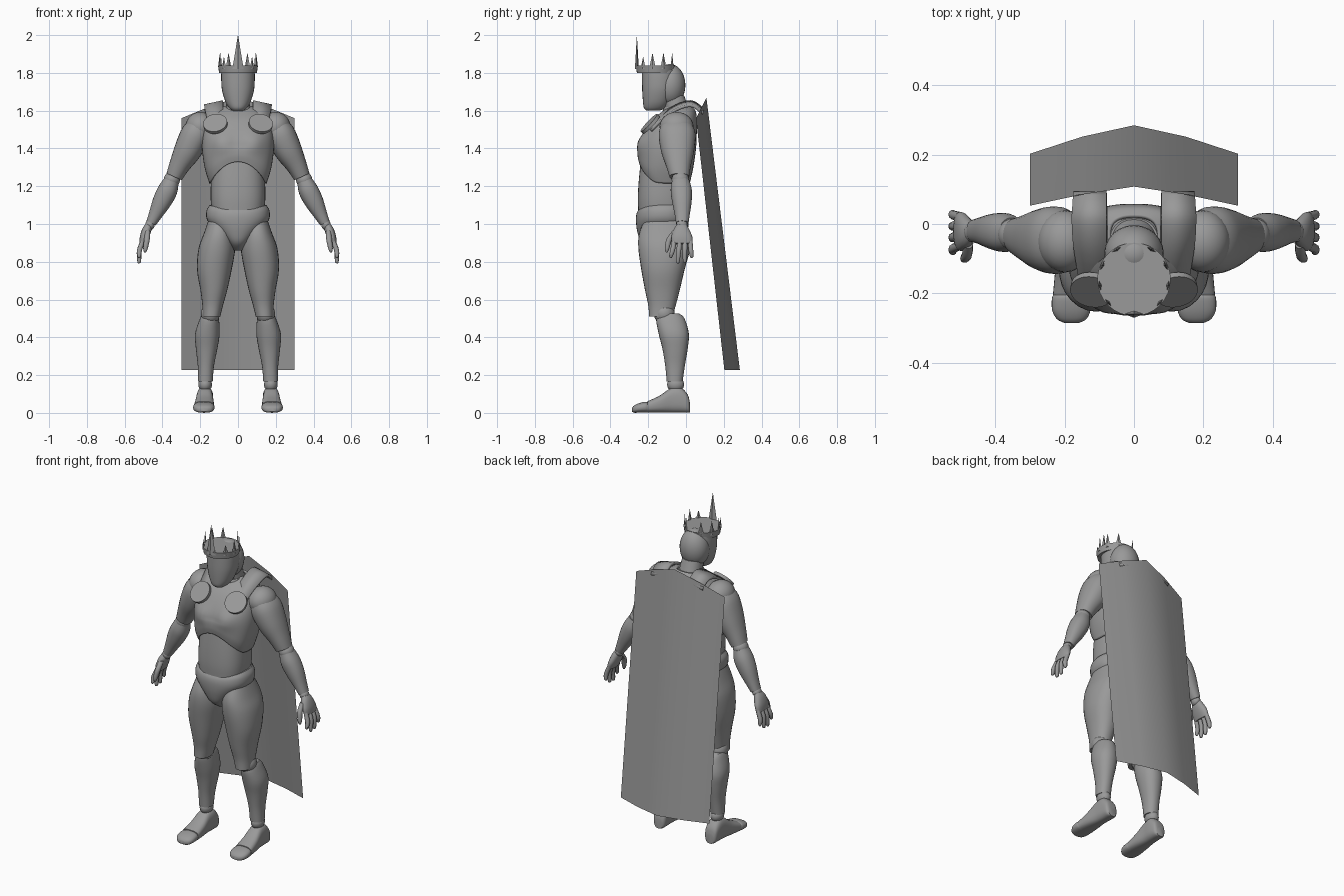
import bpy, bmesh, math
from mathutils import Vector, Matrix

grey = bpy.data.materials.new("plain_grey")
grey.diffuse_color = (0.32, 0.32, 0.32, 1)


def finish(name, bm, mirror=False, smooth=40, solid=0):
    bmesh.ops.recalc_face_normals(bm, faces=bm.faces)
    me = bpy.data.meshes.new(name)
    bm.to_mesh(me)
    bm.free()
    me.materials.append(grey)
    if smooth:
        me.shade_smooth()
        me.set_sharp_from_angle(angle=math.radians(smooth))
    ob = bpy.data.objects.new(name, me)
    bpy.context.collection.objects.link(ob)
    if solid:
        m = ob.modifiers.new("thickness", 'SOLIDIFY')
        m.thickness, m.offset = solid, -1
    if mirror:
        m = ob.modifiers.new("mirror", 'MIRROR')
        m.use_mirror_merge = False
    return ob


def spline(rows, steps=4):
    """Catmull-Rom interpolation between rows of numbers."""
    out = []
    for i in range(len(rows) - 1):
        p = [rows[max(i - 1, 0)], rows[i], rows[i + 1], rows[min(i + 2, len(rows) - 1)]]
        for s in range(steps):
            t = s / steps
            out.append([0.5 * (2 * b + (c - a) * t + (2 * a - 5 * b + 4 * c - d) * t * t
                               + (3 * b - a - 3 * c + d) * t ** 3) for a, b, c, d in zip(*p)])
    return out + [list(rows[-1])]


def loft(rows, mode="up", n=28, power=2.2, caps=True, steps=4):
    """Skin through rings (x, y, z, half width, half depth)."""
    rows = spline(rows, steps)
    bm = bmesh.new()
    rings = []
    for i, (x, y, z, a, b) in enumerate(rows):
        u, v = Vector((1, 0, 0)), Vector((0, 1, 0))
        if mode == "forward":
            v = Vector((0, 0, 1))
        if mode == "limb":
            p, q = rows[max(i - 1, 0)], rows[min(i + 1, len(rows) - 1)]
            u = Vector((p[2] - q[2], 0, q[0] - p[0])).normalized()
        ring = []
        for k in range(n):
            c, s = math.cos(math.tau * k / n), math.sin(math.tau * k / n)
            c = math.copysign(abs(c) ** (2 / power), c)
            s = math.copysign(abs(s) ** (2 / power), s)
            ring.append(bm.verts.new(Vector((x, y, z)) + u * a * c + v * b * s))
        rings.append(ring)
    for r, q in zip(rings, rings[1:]):
        for k in range(n):
            bm.faces.new((r[k], r[(k + 1) % n], q[(k + 1) % n], q[k]))
    if caps:
        bm.faces.new(rings[0])
        bm.faces.new(rings[-1])
    return bm


def ball(name, c, r, mirror=False):
    bm = bmesh.new()
    bmesh.ops.create_uvsphere(bm, u_segments=24, v_segments=14, radius=1,
                              matrix=Matrix.Translation(c) @ Matrix.Diagonal((*r, 1)))
    finish(name, bm, mirror)


# head: faceplate, cranium, neck and collar
finish("face", loft([(0, -.175, 1.6, .03, .035), (0, -.165, 1.615, .048, .058), (0, -.155, 1.65, .068, .073),
                     (0, -.145, 1.71, .085, .087), (0, -.143, 1.77, .089, .09), (0, -.143, 1.815, .088, .09)]))
ball("cranium", (0, -.085, 1.735), (.086, .082, .112))
finish("neck", loft([(0, -.03, 1.55, .078, .075), (0, -.045, 1.6, .066, .066), (0, -.07, 1.68, .058, .06)]))
finish("collar", loft([(0, -.045, 1.575, .088, .085), (0, -.047, 1.6, .08, .076), (0, -.05, 1.62, .07, .067)]))

# crown: band with closed top, three pairs of points and a tall front point
CY = -.16
finish("crown_band", loft([(0, CY, 1.8, .1, .1), (0, CY, 1.84, .106, .106)], power=2, steps=1, n=32))
for i, (deg, height) in enumerate([(0, .16)] + [(s * d, .065) for d in (48, 80, 114, 150) for s in (-1, 1)]):
    if abs(deg) == 48:
        height = .045
    a = math.radians(deg)
    bm = bmesh.new()
    w = .03 if deg == 0 else .018
    bmesh.ops.create_cone(bm, segments=4, radius1=w, radius2=.0005, depth=height + .02,
                          matrix=Matrix.Translation((.1 * math.sin(a), CY - .1 * math.cos(a), 1.83 + height / 2))
                          @ Matrix.Rotation(a, 4, 'Z') @ Matrix.Diagonal((1, .35, 1, 1)), cap_ends=True)
    finish("crown_point_%d" % i, bm, smooth=0)

# chest shell with arched lower rim and pectoral swell
bm = loft([(0, -.115, 1.215, .152, .135), (0, -.108, 1.3, .177, .147), (0, -.097, 1.4, .19, .15),
           (0, -.083, 1.48, .186, .14), (0, -.06, 1.55, .168, .118), (0, -.035, 1.6, .125, .085),
           (0, -.03, 1.625, .07, .055)], n=48, power=2.5, caps=False, steps=6)
for v in bm.verts:
    x, y, z = v.co
    front = min(max((-.115 - y) / .08, 0), 1)
    v.co.z += .115 * max(0, 1 - (x / .155) ** 2) * front * max(0, 1 - (z - 1.215) / .2)
    z = v.co.z
    v.co.y -= .022 * front * math.exp(-((abs(x) - .085) / .06) ** 2 - ((z - 1.43) / .055) ** 2)
finish("chest", bm, solid=.015)

# abdomen and pelvis
finish("abdomen", loft([(0, -.125, 1.075, .14, .128), (0, -.125, 1.14, .145, .13), (0, -.122, 1.23, .143, .128),
                        (0, -.118, 1.35, .135, .12)], n=36, power=2.5))
bm = loft([(0, -.125, .86, .028, .06), (0, -.125, .9, .06, .112), (0, -.125, .96, .115, .133),
           (0, -.125, 1.02, .163, .14), (0, -.123, 1.07, .167, .138), (0, -.122, 1.1, .15, .13)], n=40, power=2.3)
for v in bm.verts:
    if v.co.z > 1.04 and v.co.y < -.12:
        v.co.z -= .025 * max(0, 1 - (v.co.x / .15) ** 2) * (v.co.z - 1.04) / .06
finish("pelvis", bm)

# legs
finish("thigh", loft([(.098, -.12, 1.03, .055, .095), (.103, -.115, .95, .078, .133), (.112, -.115, .87, .097, .137),
                      (.125, -.122, .76, .092, .115), (.128, -.125, .65, .071, .092),
                      (.134, -.127, .57, .055, .073), (.14, -.133, .51, .046, .062)]), True)
ball("knee", (.146, -.115, .525), (.05, .055, .055), True)
finish("shin", loft([(.148, -.085, .525, .04, .05), (.151, -.083, .5, .05, .075), (.162, -.065, .42, .065, .08),
                     (.166, -.058, .34, .057, .067), (.17, -.058, .25, .043, .052),
                     (.173, -.06, .165, .039, .042)]), True)
ball("ankle", (.174, -.055, .15), (.036, .045, .04), True)
finish("heel", loft([(.174, .02, .03, .025, .028), (.174, .008, .05, .038, .049), (.174, -.03, .068, .043, .067),
                     (.176, -.08, .066, .044, .065), (.178, -.14, .046, .05, .045),
                     (.18, -.205, .031, .054, .03)], "forward", power=2.8), True)
finish("toe", loft([(.18, -.2, .028, .05, .027), (.181, -.215, .03, .056, .029), (.181, -.25, .026, .055, .025),
                    (.18, -.275, .02, .042, .019), (.18, -.286, .017, .02, .01)], "forward", power=2.5), True)

# arms
ball("shoulder", (.2, -.05, 1.515), (.078, .09, .078), True)
finish("upper_arm", loft([(.195, -.05, 1.545, .05, .07), (.222, -.047, 1.48, .078, .097), (.266, -.045, 1.39, .073, .088),
                          (.31, -.04, 1.31, .055, .066), (.338, -.035, 1.25, .044, .052)], "limb"), True)
ball("elbow", (.35, -.03, 1.235), (.043, .046, .043), True)
finish("forearm", loft([(.352, -.028, 1.23, .04, .046), (.372, -.025, 1.18, .052, .056), (.402, -.022, 1.12, .05, .052),
                        (.437, -.02, 1.05, .036, .04), (.46, -.02, 1.005, .027, .033)], "limb"), True)
ball("wrist", (.466, -.022, .995), (.025, .03, .028), True)
finish("palm", loft([(.468, -.022, 1.0, .016, .024), (.482, -.024, .97, .024, .042), (.497, -.022, .93, .023, .056),
                     (.507, -.02, .895, .016, .054)], "limb", n=20), True)
for i, (y0, y1, z1) in enumerate([(-.062, -.08, .82), (-.033, -.043, .792), (-.005, -.007, .795), (.022, .03, .82)]):
    finish("finger_%d" % i, loft([(.503, y0, .91, .012, .013), (.522, (y0 + y1) / 2, .86, .013, .013),
                                  (.523, y1, z1 + .01, .010, .010), (.522, y1, z1, .004, .004)],
                                 "limb", n=10), True)
finish("thumb", loft([(.478, -.055, .965, .014, .016), (.482, -.088, .92, .015, .016), (.49, -.1, .87, .012, .012),
                      (.492, -.102, .85, .005, .005)], "limb", n=10), True)

# shoulder straps running from the clasps over to the cloak (y, z, inner x, outer x)
bm = bmesh.new()
path = spline([(-.19, 1.52, .085, .155), (-.13, 1.58, .08, .165), (-.06, 1.63, .08, .176),
               (.01, 1.655, .08, .18), (.055, 1.645, .08, .178), (.095, 1.61, .08, .175)], 3)
pairs = [(bm.verts.new((a, y, z)), bm.verts.new((b, y, z - .022))) for y, z, a, b in path]
for p, q in zip(pairs, pairs[1:]):
    bm.faces.new((p[0], p[1], q[1], q[0]))
ob = finish("shoulder_strap", bm, True, solid=.015)

# round clasps on the upper chest
bm = bmesh.new()
bmesh.ops.create_cone(bm, segments=28, radius1=.064, radius2=.064, depth=.018, cap_ends=True,
                      matrix=Matrix.Translation((.12, -.19, 1.53)) @ Matrix.Rotation(math.radians(12), 4, 'Y')
                      @ Matrix.Rotation(math.radians(46), 4, 'X'))
finish("clasp", bm, True)

# cloak: folded sheet, leaning back toward the ground
bm = bmesh.new()
cols = []
for x, yt, zt, yb in [(-.3, .053, 1.56, .203), (-.15, .085, 1.622, .252), (0, .108, 1.67, .285),
                      (.15, .085, 1.622, .252), (.3, .053, 1.56, .203)]:
    cols.append((bm.verts.new((x, yt, zt)), bm.verts.new((x, yb, .228))))
for p, q in zip(cols, cols[1:]):
    bm.faces.new((p[0], q[0], q[1], p[1]))
finish("cloak", bm)
